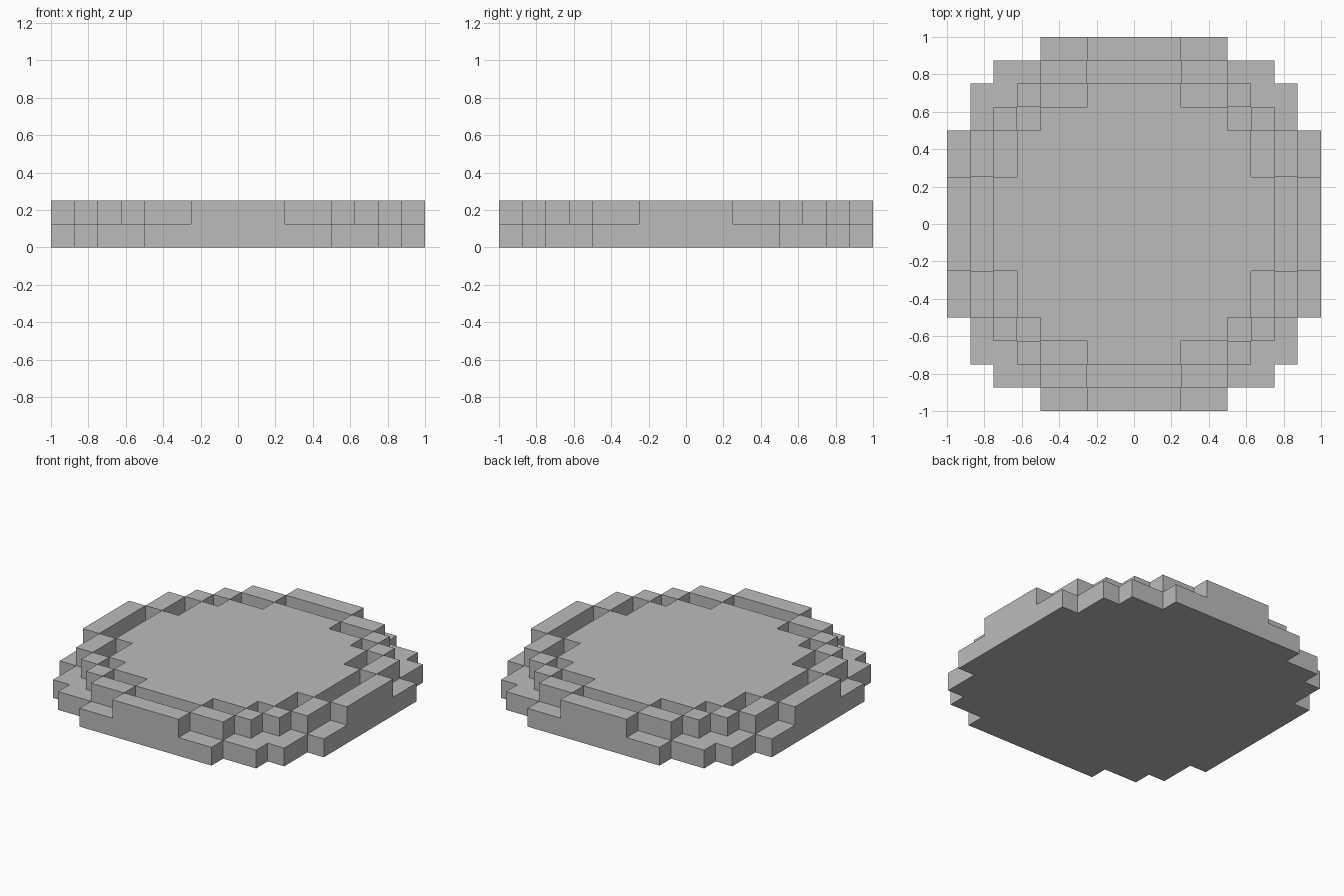
import bpy
import bmesh

cube = bpy.data.objects.get("Cube")
if cube:
    bpy.data.objects.remove(cube, do_unlink=True)

U = 0.125  # grid cell

stone = bpy.data.materials.new("stone_grey")
stone.use_nodes = True
grey = (0.5, 0.5, 0.5, 1)
stone.diffuse_color = grey
stone.node_tree.nodes["Principled BSDF"].inputs["Base Color"].default_value = grey


def turned(points, turns):
    """Rotate plan points by quarter turns."""
    for _ in range(turns):
        points = [(-y, x) for x, y in points]
    return points


def add_prism(bm, outline, bottom, top):
    """Extrude a plan outline, in grid cells, between two levels."""
    base = bm.faces.new([bm.verts.new((x * U, y * U, bottom * U)) for x, y in outline])
    new = bmesh.ops.extrude_face_region(bm, geom=[base], use_keep_orig=True)["geom"]
    verts = [g for g in new if isinstance(g, bmesh.types.BMVert)]
    bmesh.ops.translate(bm, verts=verts, vec=(0, 0, (top - bottom) * U))


def make_part(name, outlines, bottom, top):
    bm = bmesh.new()
    for outline in outlines:
        add_prism(bm, outline, bottom, top)
    bmesh.ops.recalc_face_normals(bm, faces=bm.faces)
    mesh = bpy.data.meshes.new(name)
    bm.to_mesh(mesh)
    bm.free()
    mesh.materials.append(stone)
    bpy.context.collection.objects.link(bpy.data.objects.new(name, mesh))


def stepped_disc(corner):
    """Repeat one stepped corner around all four sides."""
    return [p for t in range(4) for p in turned(corner, t)]


def block(x0, x1, y0, y1):
    return [(x0, y0), (x1, y0), (x1, y1), (x0, y1)]


# Wide stepped base
base_corner = [(8, 4), (7, 4), (7, 6), (6, 6), (6, 7), (4, 7), (4, 8)]
make_part("base", [stepped_disc(base_corner)], 0, 1)

# Raised centre, separated from the rim by a narrow groove
centre_corner = [(6, 2), (5, 2), (5, 4), (4, 4), (4, 5), (2, 5), (2, 6)]
make_part("centre_platform", [stepped_disc(centre_corner)], 1, 2)

# Rim of blocks, one cell thick
rim_quarter = [block(7, 8, -2, 2), block(6, 7, 2, 4), block(5, 6, 4, 5),
               block(4, 5, 5, 6), block(2, 4, 6, 7)]
make_part("rim", [turned(b, t) for t in range(4) for b in rim_quarter], 1, 2)
